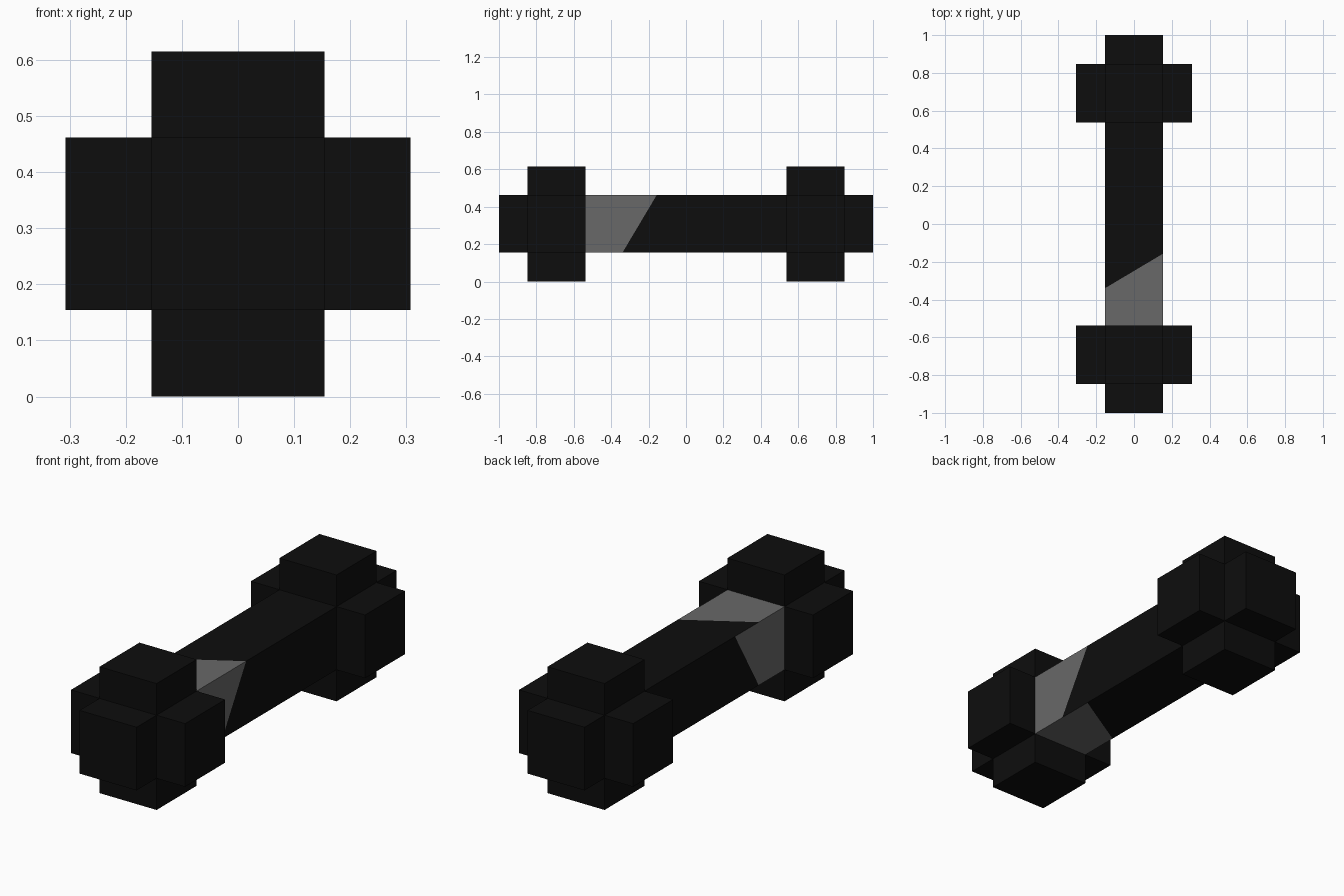
import bpy, bmesh
from mathutils import Vector

if "Cube" in bpy.data.objects:
    bpy.data.objects.remove(bpy.data.objects["Cube"])

R = 0.1538            # half width of the square bar
ZC = 2 * R            # height of the bar's axis
Y_IN, Y_OUT = 0.5385, 0.8462   # inner and outer face of each head
CUT_NEAR, CUT_FAR = -0.34, -0.157  # ends of the slanted paint edge


def material(name, v):
    m = bpy.data.materials.new(name)
    m.diffuse_color = (v, v, v, 1)
    m.use_nodes = True
    m.node_tree.nodes["Principled BSDF"].inputs["Base Color"].default_value = m.diffuse_color
    return m


def geom_of(faces):
    return list({g for f in faces for g in (*f.verts, *f.edges, f)})


bm = bmesh.new()

# square bar running the full length
bmesh.ops.create_cube(bm, size=1)
for v in bm.verts:
    v.co = Vector((v.co.x * 2 * R, v.co.y * 2, ZC + v.co.z * 2 * R))

# section lines where the heads begin and end
for y in (-Y_OUT, -Y_IN, Y_IN, Y_OUT):
    bmesh.ops.bisect_plane(bm, geom=geom_of(bm.faces), plane_co=(0, y, 0),
                           plane_no=(0, 1, 0))

# slanted paint edge cut into each of the four shaft sides
bm.normal_update()
shaft = [f for f in bm.faces if abs(f.calc_center_median().y) < 0.1]
for f in shaft:
    f.normal_update()
    upright = abs(f.normal.x) > 0.5
    slant = CUT_FAR - CUT_NEAR
    no = Vector((0, 2 * R, -slant)) if upright else Vector((-slant, 2 * R, 0))
    bmesh.ops.bisect_plane(bm, geom=geom_of([f]), plane_no=no,
                           plane_co=(0, (CUT_NEAR + CUT_FAR) / 2, ZC))

# four square lobes raised from the bar at each head
bm.normal_update()
lobes = [f for f in bm.faces if abs(f.normal.y) < 0.5
         and Y_IN < abs(f.calc_center_median().y) < Y_OUT]
for f in bmesh.ops.extrude_discrete_faces(bm, faces=lobes)["faces"]:
    f.normal_update()
    n = f.normal.copy()
    bmesh.ops.translate(bm, verts=f.verts, vec=n * R)
bmesh.ops.recalc_face_normals(bm, faces=bm.faces)

# grey patch next to the front head, black elsewhere
bm.normal_update()
for f in bm.faces:
    ys = [v.co.y for v in f.verts]
    patch = abs(f.normal.y) < 0.5 and min(ys) > -Y_IN - 0.01 and max(ys) < 0
    f.material_index = int(patch)

mesh = bpy.data.meshes.new("dumbbell")
bm.to_mesh(mesh)
bm.free()
mesh.materials.append(material("black", 0.004))
mesh.materials.append(material("grey", 0.14))
bpy.context.collection.objects.link(bpy.data.objects.new("dumbbell", mesh))
